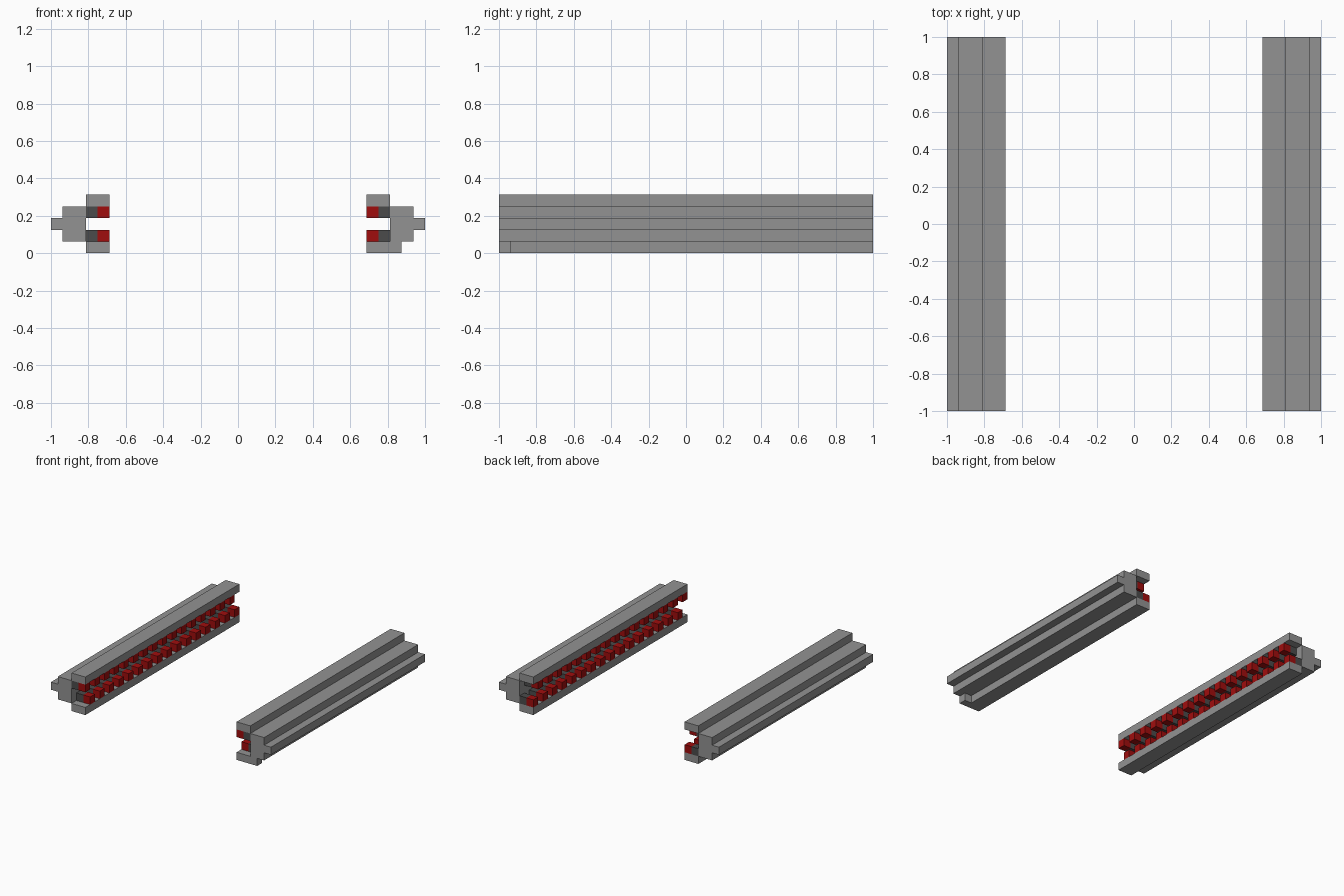
import bpy, bmesh

if "Cube" in bpy.data.objects:
    bpy.data.objects.remove(bpy.data.objects["Cube"])

U = 1 / 16  # grid unit


def material(name, rgb):
    m = bpy.data.materials.new(name)
    m.diffuse_color = (*rgb, 1)
    m.use_nodes = True
    m.node_tree.nodes["Principled BSDF"].inputs["Base Color"].default_value = m.diffuse_color
    return m


GREY = material("steel grey", (0.29, 0.29, 0.29))
DARK = material("dark grey", (0.07, 0.07, 0.07))
RED = material("red", (0.35, 0.004, 0.004))


def make(name, bm, mat):
    bmesh.ops.recalc_face_normals(bm, faces=bm.faces)
    me = bpy.data.meshes.new(name)
    bm.to_mesh(me)
    bm.free()
    me.materials.append(mat)
    bpy.context.collection.objects.link(bpy.data.objects.new(name, me))


def add_box(bm, x0, x1, y0, y1, z0, z1):
    """Box from bounds in grid units."""
    vs = bmesh.ops.create_cube(bm, size=1)["verts"]
    for v in vs:
        v.co.x = (x1 if v.co.x > 0 else x0) * U
        v.co.y = (y1 if v.co.y > 0 else y0) * U
        v.co.z = (z1 if v.co.z > 0 else z0) * U


# rail cross-section (x outward, z), in grid units
PROFILE = [(11, 0), (13, 0), (13, 1), (15, 1), (15, 2), (16, 2), (16, 3),
           (15, 3), (15, 4), (13, 4), (13, 5), (11, 5), (11, 4)]
# inner channel wall is at x = 13, so the two lips are joined by the body
PROFILE = PROFILE[:-1] + [(11, 4), (12.999, 4), (12.999, 1), (11, 1)]

for side, s in (("left", -1), ("right", 1)):
    # extruded rail body with lips and outer ridge
    bm = bmesh.new()
    face = bm.faces.new([bm.verts.new((s * x * U, -1, z * U)) for x, z in PROFILE])
    ext = bmesh.ops.extrude_face_region(bm, geom=[face])["geom"]
    bmesh.ops.translate(bm, vec=(0, 2, 0),
                        verts=[g for g in ext if isinstance(g, bmesh.types.BMVert)])
    if not face.is_valid or len(bm.faces) < len(PROFILE) + 2:
        bm.faces.new([v for v in bm.verts if v.co.y < 0])
    make(side + "_rail", bm, GREY)

    # staggered teeth: dark roots and red tips
    for part, a, b, mat in (("tooth_roots", 12, 13, DARK), ("tooth_tips", 11, 12, RED)):
        bm = bmesh.new()
        x0, x1 = sorted((s * a, s * b))
        for i in range(16):
            y = -16 + 2 * i
            add_box(bm, x0, x1, y, y + 1, 3, 4)          # upper row
            add_box(bm, x0, x1, y + 1, y + 2, 1, 2)      # lower row
        make(side + "_" + part, bm, mat)

# small foot under the front end of the right rail
bm = bmesh.new()
add_box(bm, 13, 14, -16, -15, 0, 1)
make("right_rail_foot", bm, GREY)
